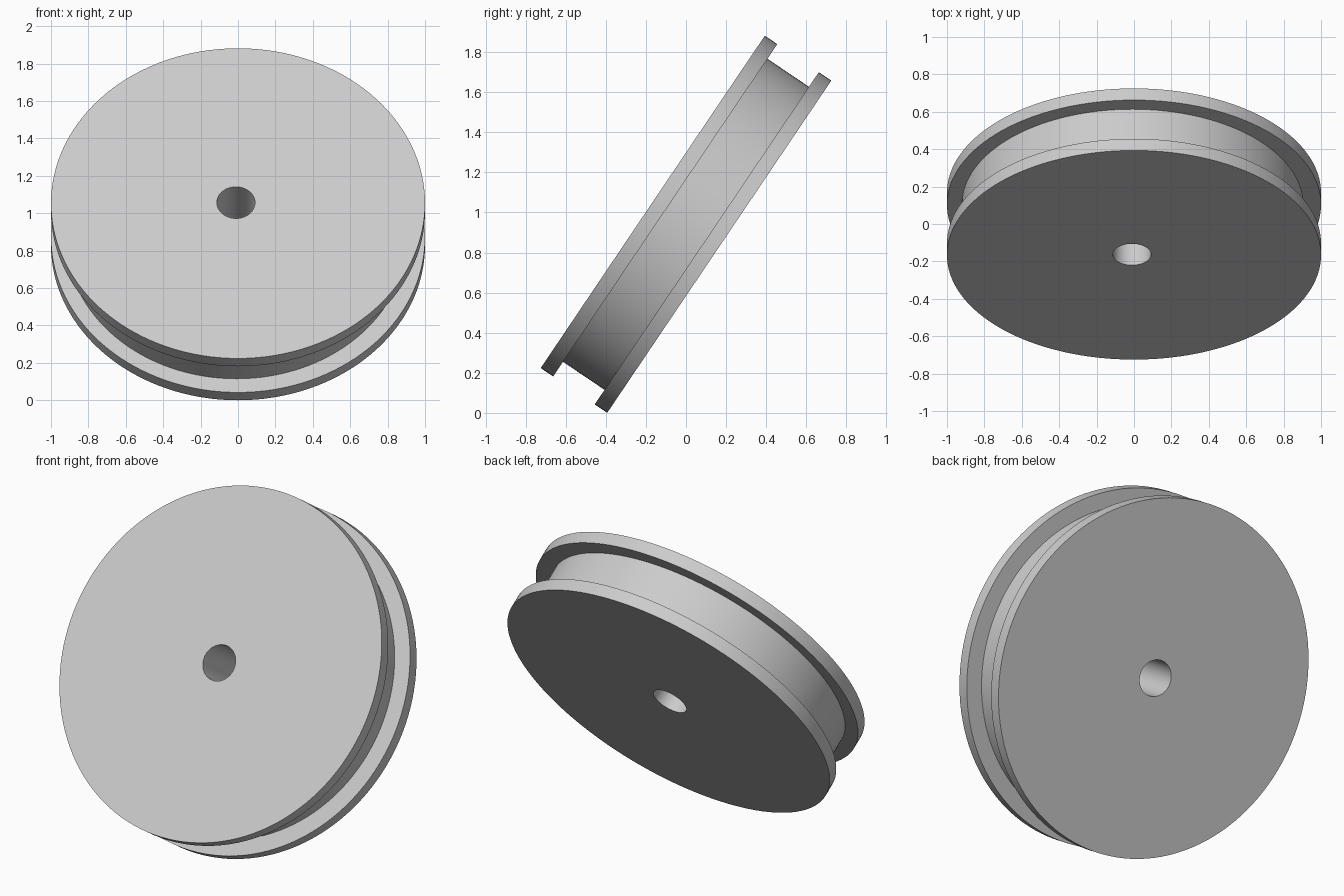
import bpy, bmesh
from math import cos, sin, pi, radians
from mathutils import Matrix

if "Cube" in bpy.data.objects:
    bpy.data.objects.remove(bpy.data.objects["Cube"], do_unlink=True)

SEGMENTS = 128
FLANGE_RADIUS, HUB_RADIUS, BORE_RADIUS = 1.0, 0.912, 0.102
HALF_WIDTH, HALF_GAP = 0.2, 0.125
BORE_X, BORE_Y = -0.011, 0.005
HUB_X = -0.008

# Lean of the whole spool, resting on the rim of its lower flange
LEAN = Matrix.Translation((0, 0, 0.941)) @ Matrix.Rotation(radians(56), 4, "X")

grey = bpy.data.materials.new("light grey")
grey.use_nodes = True
colour = (0.6, 0.6, 0.6, 1)
grey.diffuse_color = colour
grey.node_tree.nodes["Principled BSDF"].inputs["Base Color"].default_value = colour


def ring(bm, radius, z, cx=0, cy=0):
    angles = [2 * pi * i / SEGMENTS for i in range(SEGMENTS)]
    return [bm.verts.new((cx + radius * cos(a), cy + radius * sin(a), z)) for a in angles]


def bored_disc(name, radius, bottom, top, cx=0):
    """Closed disc with a slightly off-centre bore."""
    bm = bmesh.new()
    loops = [
        ring(bm, radius, bottom, cx),
        ring(bm, radius, top, cx),
        ring(bm, BORE_RADIUS, top, BORE_X, BORE_Y),
        ring(bm, BORE_RADIUS, bottom, BORE_X, BORE_Y),
    ]
    for k, a in enumerate(loops):
        b = loops[(k + 1) % len(loops)]
        for i in range(SEGMENTS):
            j = (i + 1) % SEGMENTS
            bm.faces.new((a[i], a[j], b[j], b[i]))
    bmesh.ops.recalc_face_normals(bm, faces=bm.faces)
    mesh = bpy.data.meshes.new(name)
    bm.to_mesh(mesh)
    bm.free()
    mesh.materials.append(grey)
    obj = bpy.data.objects.new(name, mesh)
    bpy.context.collection.objects.link(obj)
    obj.matrix_world = LEAN
    bpy.ops.object.select_all(action="DESELECT")
    obj.select_set(True)
    bpy.context.view_layer.objects.active = obj
    bpy.ops.object.shade_smooth_by_angle(angle=radians(30))


# Two flanges with the winding hub between them
bored_disc("front_flange", FLANGE_RADIUS, HALF_GAP, HALF_WIDTH)
bored_disc("back_flange", FLANGE_RADIUS, -HALF_WIDTH, -HALF_GAP)
bored_disc("hub", HUB_RADIUS, -HALF_GAP, HALF_GAP, HUB_X)
